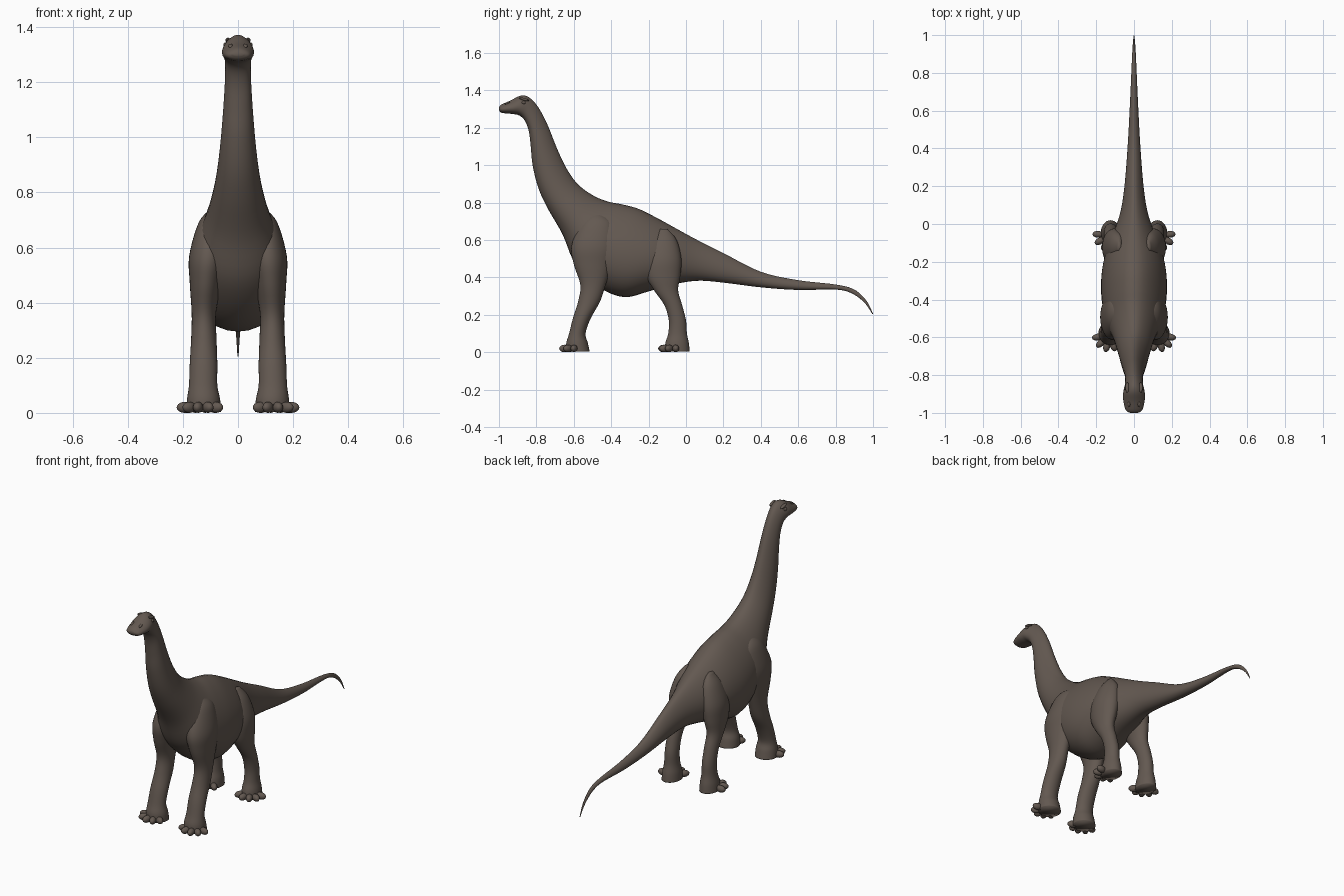
import bpy, bmesh, math
from mathutils import Vector, Matrix

default_cube = bpy.data.objects.get("Cube")
if default_cube:
    bpy.data.objects.remove(default_cube, do_unlink=True)

# One hide colour for the whole animal
hide = bpy.data.materials.new("brown_hide")
hide.use_nodes = True
colour = (0.125, 0.099, 0.082, 1)
hide.diffuse_color = colour
shader = hide.node_tree.nodes["Principled BSDF"]
shader.inputs["Base Color"].default_value = colour
shader.inputs["Roughness"].default_value = 0.8


def finish(bm, name):
    bmesh.ops.recalc_face_normals(bm, faces=bm.faces)
    for face in bm.faces:
        face.smooth = True
    mesh = bpy.data.meshes.new(name)
    bm.to_mesh(mesh)
    bm.free()
    mesh.materials.append(hide)
    obj = bpy.data.objects.new(name, mesh)
    bpy.context.collection.objects.link(obj)
    return obj


def smooth_stations(stations, steps):
    """Catmull-Rom interpolation between hand-placed stations."""
    result = []
    last = len(stations) - 1
    for i in range(last):
        quad = [stations[min(max(i + k, 0), last)] for k in (-1, 0, 1, 2)]
        for s in range(steps):
            t = s / steps
            result.append([
                b + t / 2 * (c - a + t * (2*a - 5*b + 4*c - d + t * (3*(b - c) + d - a)))
                for a, b, c, d in zip(*quad)])
    result.append(stations[-1])
    return result


def loft(name, rings, section, sides=32):
    """Skin a chain of rings; section gives a point for a ring and angle."""
    bm = bmesh.new()
    loops = []
    for ring in rings:
        loops.append([bm.verts.new(section(ring, 2 * math.pi * k / sides))
                      for k in range(sides)])
    for low, high in zip(loops, loops[1:]):
        for k in range(sides):
            n = (k + 1) % sides
            bm.faces.new((low[k], low[n], high[n], high[k]))
    bm.faces.new(loops[0])
    bm.faces.new(loops[-1])
    return finish(bm, name)


# Head, neck, trunk and tail: top y, top z, bottom y, bottom z, half width
spine = [
    (-1, 1.31, -1, 1.295, .02),
    (-.985, 1.325, -.985, 1.28, .043),
    (-.94, 1.345, -.93, 1.274, .056),
    (-.885, 1.371, -.89, 1.265, .056),
    (-.84, 1.363, -.86, 1.235, .048),
    (-.79, 1.31, -.84, 1.18, .046),
    (-.74, 1.215, -.83, 1.1, .05),
    (-.69, 1.09, -.82, 1, .058),
    (-.64, .985, -.79, .88, .069),
    (-.58, .9, -.74, .77, .084),
    (-.5, .84, -.66, .63, .11),
    (-.42, .806, -.59, .47, .145),
    (-.34, .79, -.46, .345, .168),
    (-.25, .765, -.33, .295, .172),
    (-.15, .715, -.2, .325, .155),
    (-.05, .66, -.08, .36, .115),
    (.06, .6, .06, .382, .072),
    (.2, .53, .2, .372, .05),
    (.4, .43, .4, .347, .034),
    (.6, .385, .6, .333, .023),
    (.8, .362, .8, .335, .014),
    (.9, .335, .885, .315, .01),
    (.965, .275, .952, .267, .006),
    (1, .205, .996, .205, .002),
]


def body_section(ring, angle):
    ty, tz, by, bz, w = ring
    up = math.sin(angle)
    x = w * math.cos(angle) * (1 - .16 * up - .1 * max(up, 0) ** 2)
    h = (1 + up) / 2
    return (x, by + (ty - by) * h, bz + (tz - bz) * h)


loft("body", smooth_stations(spine, 5), body_section)

# Legs: front y, back y, height, inner x, outer x
front_leg = [
    (-.5, -.46, .74, .085, .1),
    (-.56, -.39, .69, .05, .143),
    (-.612, -.37, .57, .04, .177),
    (-.6, -.395, .47, .06, .175),
    (-.565, -.43, .36, .08, .168),
    (-.577, -.46, .27, .078, .17),
    (-.605, -.51, .18, .075, .175),
    (-.625, -.537, .1, .075, .178),
    (-.64, -.525, .05, .065, .185),
    (-.64, -.515, .004, .062, .188),
]
hind_leg = [
    (-.14, -.1, .66, .07, .085),
    (-.19, -.05, .6, .04, .13),
    (-.222, -.025, .5, .04, .165),
    (-.215, -.03, .41, .06, .168),
    (-.17, -.042, .33, .08, .163),
    (-.115, -.02, .25, .085, .16),
    (-.092, .0, .17, .085, .16),
    (-.095, .005, .1, .083, .163),
    (-.11, .015, .05, .075, .172),
    (-.115, .02, .004, .072, .176),
]


def toes(name, side, x, y, turn):
    """A fan of rounded toes around the front edge of a foot."""
    bm = bmesh.new()
    for k in range(5):
        angle = math.radians(turn + (k - 2) * 34)
        reach = .062
        spot = Vector((side * (x + reach * math.sin(angle)),
                       y - reach * math.cos(angle), .02))
        shape = (Matrix.Translation(spot)
                 @ Matrix.Rotation(side * angle, 4, "Z")
                 @ Matrix.Diagonal((.018, .03, .02, 1)))
        bmesh.ops.create_uvsphere(bm, u_segments=16, v_segments=10,
                                  radius=1, matrix=shape)
    return finish(bm, name)


def bump(name, spot, size, tilt):
    bm = bmesh.new()
    shape = (Matrix.Translation(spot) @ Matrix.Rotation(tilt, 4, "X")
             @ Matrix.Diagonal((*size, 1)))
    bmesh.ops.create_uvsphere(bm, u_segments=16, v_segments=10,
                              radius=1, matrix=shape)
    return finish(bm, name)


for label, side in (("left", 1), ("right", -1)):
    def leg_section(ring, angle):
        fy, by, z, inner, outer = ring
        x = (inner + outer) / 2 + (outer - inner) / 2 * math.cos(angle)
        y = (fy + by) / 2 + (by - fy) / 2 * math.sin(angle)
        return (side * x, y, z)

    loft(label + "_front_leg", smooth_stations(front_leg, 5), leg_section)
    loft(label + "_hind_leg", smooth_stations(hind_leg, 5), leg_section)
    toes(label + "_front_toes", side, .132, -.588, 12)
    toes(label + "_hind_toes", side, .128, -.058, 25)

    # Brow ridge, eye and nostril swelling
    bump(label + "_brow", (side * .036, -.865, 1.352), (.01, .028, .007), -.25)
    bump(label + "_eye", (side * .046, -.868, 1.335), (.007, .011, .009), 0)
    bump(label + "_nostril", (side * .027, -.955, 1.332), (.008, .014, .006), .4)
